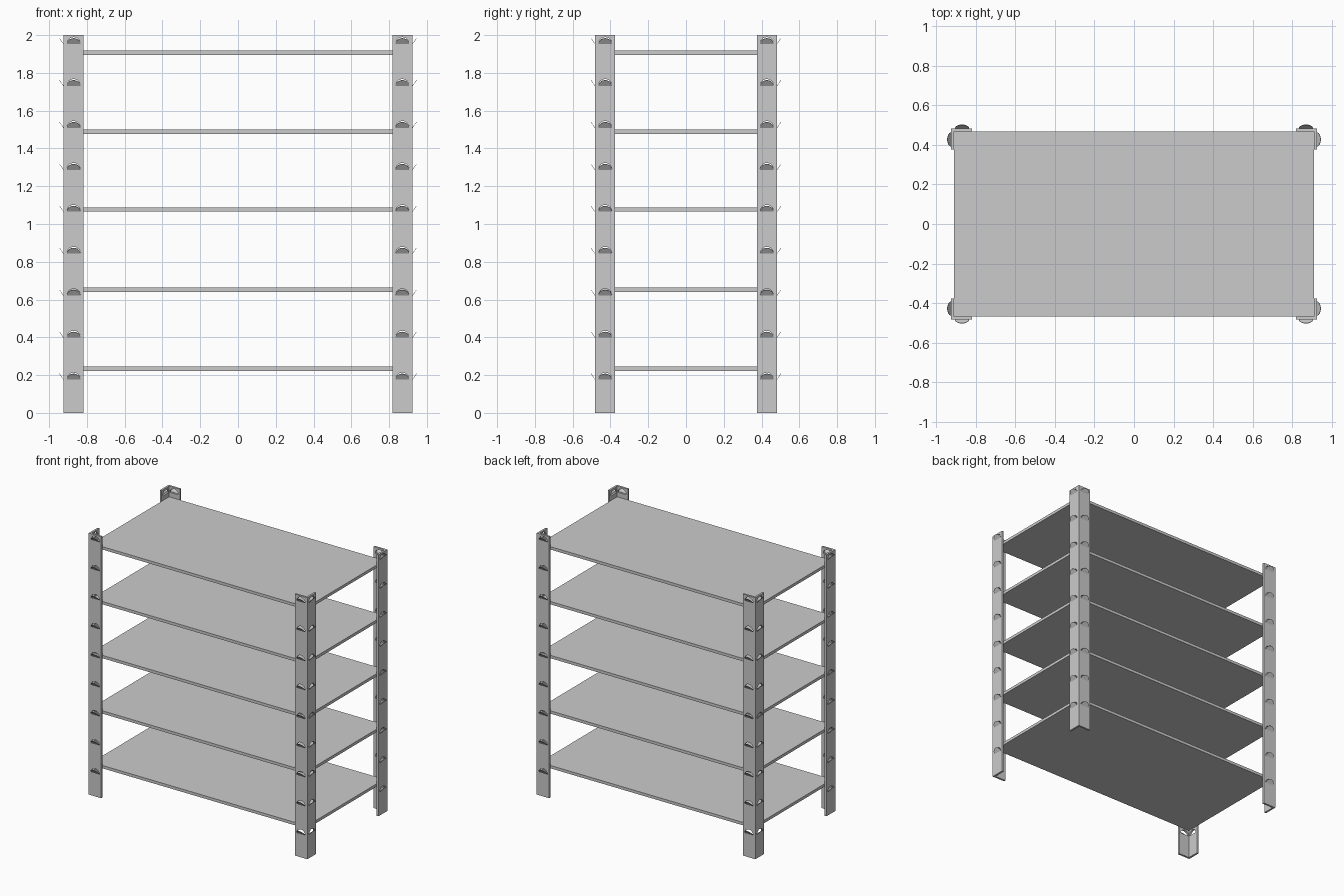
import bpy, bmesh, math
from mathutils import Vector

if "Cube" in bpy.data.objects:
    bpy.data.objects.remove(bpy.data.objects["Cube"])

X, Y, H = 0.925, 0.483, 2.0      # outer corner of the posts, height
W, T = 0.106, 0.015              # flange width and sheet thickness
R = 0.036                        # radius of the punched half-discs
HOLES = [0.177 + 0.222 * i for i in range(9)]


def finish(bm, name):
    bmesh.ops.recalc_face_normals(bm, faces=bm.faces)
    mesh = bpy.data.meshes.new(name)
    bm.to_mesh(mesh)
    bm.free()
    ob = bpy.data.objects.new(name, mesh)
    bpy.context.collection.objects.link(ob)
    return ob


def prism(bm, pts, depth):
    """Closed solid from a planar outline swept along depth."""
    a = [bm.verts.new(p) for p in pts]
    b = [bm.verts.new(p + depth) for p in pts]
    bm.faces.new(a)
    bm.faces.new(b[::-1])
    for i in range(len(a)):
        j = (i + 1) % len(a)
        bm.faces.new((a[i], b[i], b[j], a[j]))


def half_disc(origin, along, up, n=16):
    return [origin + along * R * math.cos(math.pi * i / n)
            + up * R * math.sin(math.pi * i / n) for i in range(n + 1)]


def make_post(name, sx, sy):
    # L-section angle post
    corner = Vector((sx * X, sy * Y, 0))
    profile = [(0, 0), (W, 0), (W, T), (T, T), (T, W), (0, W)]
    bm = bmesh.new()
    prism(bm, [corner - Vector((sx * u, sy * v, 0)) for u, v in profile],
          Vector((0, 0, H)))
    post = finish(bm, name + "_post")

    # half-round slots and the tabs bent outward from them
    slots, tabs = bmesh.new(), bmesh.new()
    z_axis = Vector((0, 0, 1))
    for along, out in ((Vector((sx, 0, 0)), Vector((0, sy, 0))),
                       (Vector((0, sy, 0)), Vector((sx, 0, 0)))):
        for z in HOLES:
            hinge = corner - along * 0.055 + z_axis * z
            prism(slots, half_disc(hinge + out * 0.01, along, z_axis),
                  out * -(T + 0.02))
            lean = (z_axis * 0.82 + out * 0.57).normalized()
            prism(tabs, half_disc(hinge, along, lean),
                  (z_axis * 0.57 - out * 0.82) * 0.002)
    cutter = finish(slots, name + "_slot_cutter")
    cutter.hide_render = True
    cutter.hide_set(True)
    finish(tabs, name + "_post_tabs")

    mod = post.modifiers.new("slots", 'BOOLEAN')
    mod.operation = 'DIFFERENCE'
    mod.solver = 'EXACT'
    mod.object = cutter
    # bake the slots and drop the cutter
    bpy.context.view_layer.update()
    deps = bpy.context.evaluated_depsgraph_get()
    cut = bpy.data.meshes.new_from_object(post.evaluated_get(deps))
    post.modifiers.clear()
    post.data = cut
    bpy.data.objects.remove(cutter)


for xn, sx in (("left", -1), ("right", 1)):
    for yn, sy in (("front", -1), ("back", 1)):
        make_post(f"{yn}_{xn}", sx, sy)

# flat shelves fitted inside the posts
sx, sy = X - T, Y - T
for i, z in enumerate((0.234, 0.652, 1.076, 1.488, 1.907)):
    bm = bmesh.new()
    prism(bm, [Vector((a * sx, b * sy, z - 0.011))
               for a, b in ((-1, -1), (1, -1), (1, 1), (-1, 1))],
          Vector((0, 0, 0.022)))
    finish(bm, f"shelf_{i + 1}")
